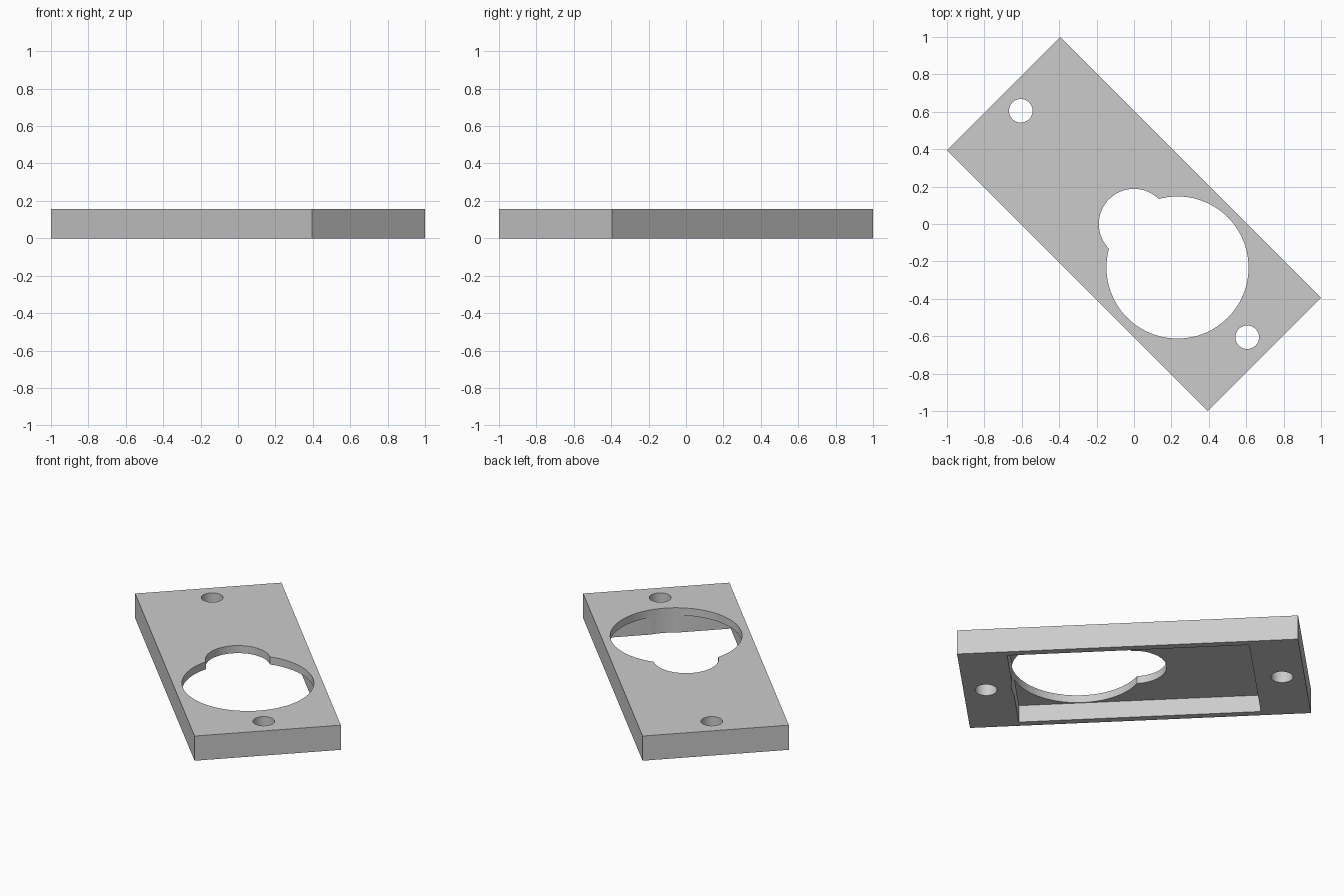
import bpy
import math

cube = bpy.data.objects.get("Cube")
if cube:
    bpy.data.objects.remove(cube, do_unlink=True)

LENGTH, WIDTH, HEIGHT = 1.973, 0.856, 0.157
POCKET_LENGTH, POCKET_WIDTH, POCKET_DEPTH = 1.40, 0.77, 0.109
TURN = math.radians(-45)

grey = bpy.data.materials.new("plain grey")
grey.use_nodes = True
colour = (0.6, 0.6, 0.6, 1)
grey.diffuse_color = colour
grey.node_tree.nodes["Principled BSDF"].inputs["Base Color"].default_value = colour


def box(name, size, z):
    """Box turned to lie along the plate, centred at height z."""
    bpy.ops.mesh.primitive_cube_add(size=1, location=(0, 0, z), rotation=(0, 0, TURN))
    obj = bpy.context.object
    obj.name = name
    obj.scale = size
    bpy.ops.object.transform_apply(location=True, rotation=True, scale=True)
    return obj


def drill(name, along, radius, sides):
    """Upright cylinder on the plate's long centre line."""
    location = (along * math.cos(TURN), along * math.sin(TURN), HEIGHT / 2)
    bpy.ops.mesh.primitive_cylinder_add(vertices=sides, radius=radius,
                                        depth=HEIGHT * 3, location=location)
    bpy.context.object.name = name
    return bpy.context.object


# Mounting plate
plate = box("mounting_plate", (LENGTH, WIDTH, HEIGHT), HEIGHT / 2)
plate.data.materials.append(grey)

# Underside pocket, large round opening with small lobe, two screw holes
cutters = [
    box("pocket_cutter", (POCKET_LENGTH, POCKET_WIDTH, POCKET_DEPTH * 2), 0),
    drill("large_opening_cutter", 0.329, 0.38, 96),
    drill("small_opening_cutter", 0, 0.188, 64),
    drill("screw_hole_cutter_a", -0.856, 0.063, 48),
    drill("screw_hole_cutter_b", 0.856, 0.063, 48),
]
for cutter in cutters:
    cutter.hide_render = True
    cut = plate.modifiers.new(cutter.name, 'BOOLEAN')
    cut.operation = 'DIFFERENCE'
    cut.solver = 'EXACT'
    cut.object = cutter

# Apply the cuts and remove the helpers
bpy.ops.object.select_all(action='DESELECT')
plate.select_set(True)
bpy.context.view_layer.objects.active = plate
for cutter in cutters:
    bpy.ops.object.modifier_apply(modifier=cutter.name)
for cutter in cutters:
    bpy.data.objects.remove(cutter, do_unlink=True)
bpy.ops.object.shade_smooth_by_angle(angle=math.radians(30))
